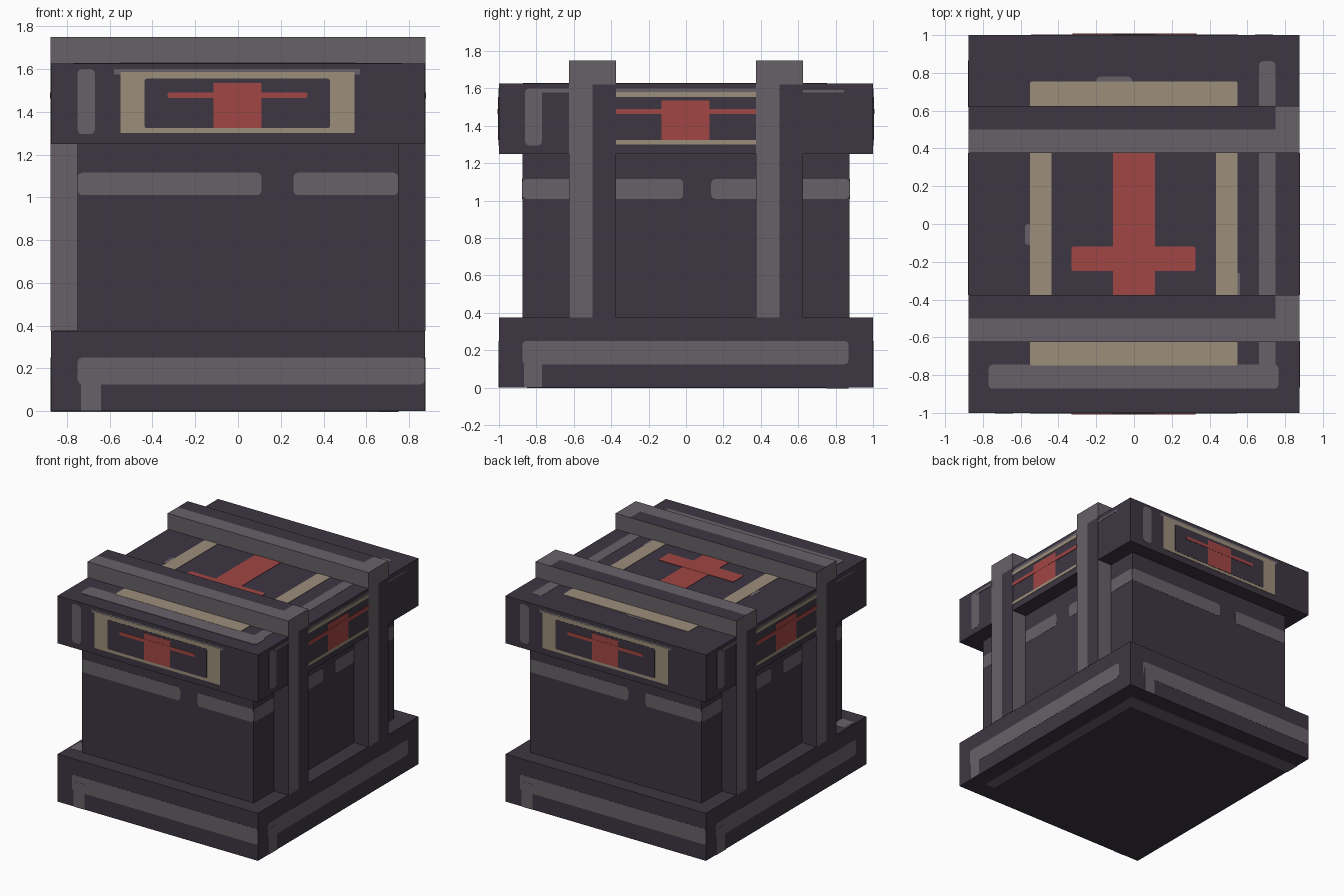
import bpy, bmesh, math
from mathutils import Vector

cube = bpy.data.objects.get("Cube")
if cube:
    bpy.data.objects.remove(cube, do_unlink=True)


def material(name, rgb):
    lin = [((c / 255 + 0.055) / 1.055) ** 2.4 for c in rgb] + [1]
    m = bpy.data.materials.new(name)
    m.use_nodes = True
    m.diffuse_color = lin
    m.node_tree.nodes["Principled BSDF"].inputs["Base Color"].default_value = lin
    return m


DARK = material("dark_plum", (61, 54, 66))
GRAY = material("worn_gray", (103, 97, 104))
TAN = material("tan", (156, 142, 123))
RED = material("red", (160, 70, 68))


def finish(bm, name, mats):
    bmesh.ops.recalc_face_normals(bm, faces=bm.faces)
    me = bpy.data.meshes.new(name)
    bm.to_mesh(me)
    bm.free()
    for m in mats:
        me.materials.append(m)
    bpy.context.collection.objects.link(bpy.data.objects.new(name, me))


def box(name, lo, hi, cuts=(), rule=None):
    """Box between two corners, cut by planes, with dark faces chosen by a rule."""
    bm = bmesh.new()
    bmesh.ops.create_cube(bm, size=1)
    for v in bm.verts:
        v.co = [(h if c > 0 else l) for c, l, h in zip(v.co, lo, hi)]
    for co, no in cuts:
        bmesh.ops.bisect_plane(bm, geom=bm.verts[:] + bm.edges[:] + bm.faces[:],
                               plane_co=co, plane_no=no)
    bm.normal_update()
    if rule:
        for f in bm.faces:
            f.material_index = int(rule(f.calc_center_median(), f.normal))
    finish(bm, name, (GRAY, DARK) if rule else (DARK,))


# Face frames: (u, v, height) on each side of the model
FRAMES = {
    "front": lambda u, v, d: (u, -d, v),
    "back": lambda u, v, d: (-u, d, v),
    "right": lambda u, v, d: (d, u, v),
    "left": lambda u, v, d: (-d, -u, v),
    "top": lambda u, v, d: (u, v, d),
    "bottom": lambda u, v, d: (u, v, -d),
}


def plate(name, sides, dist, u0, u1, v0, v1, mat, layer=1, r=0.0):
    """Thin painted plate with optional rounded corners, repeated on each side."""
    corners = [(u1 - r, v1 - r), (u0 + r, v1 - r), (u0 + r, v0 + r), (u1 - r, v0 + r)]
    outline = []
    for i, (cu, cv) in enumerate(corners):
        for t in ((0, 0.5, 1) if r else (0,)):
            a = (i + t) * math.pi / 2
            outline.append((cu + r * math.cos(a), cv + r * math.sin(a)))
    for side in sides.split():
        place = FRAMES[side]
        bm = bmesh.new()
        low, high = ([bm.verts.new(place(u, v, dist + h)) for u, v in outline]
                     for h in (-0.001, 0.0015 * layer))
        bm.faces.new(low)
        bm.faces.new(high)
        for i in range(len(low)):
            j = (i + 1) % len(low)
            bm.faces.new((low[i], low[j], high[j], high[i]))
        finish(bm, f"{name}_{side}", (mat,))


FB, RL = "front back", "right left"
X, Y = 0.875, 1.0

# Main blocks
box("base", (-X, -Y, 0), (X, Y, 0.375))
box("body", (-0.75, -0.875, 0.375), (0.75, 0.875, 1.25))
box("lid", (-X, -Y, 1.25), (X, Y, 1.625))

# Straps: two legs and a top bar each, half gray and half dark
for label, y in (("front", -0.5), ("back", 0.5)):
    mid = ((0, y, 0), (0, 1, 0))

    def bar_rule(c, n):
        return n.z > 0.5 and c.y > y and c.x < 0.75
    box(f"{label}_strap_bar", (-0.877, y - 0.125, 1.62), (0.877, y + 0.125, 1.75),
        (mid, ((0.75, 0, 0), (1, 0, 0))), bar_rule)
    for side, s in (("left", 1), ("right", -1)):
        def leg_rule(c, n):
            if abs(n.y) > 0.5:
                return n.y * s < 0
            return n.x * s < 0 or (c.y - y) * s > 0
        a, b = sorted((0.74 * s, 0.877 * s))
        box(f"{label}_strap_{side}_leg", (a, y - 0.125, 0.375), (b, y + 0.125, 1.62),
            (mid,), leg_rule)

# Base wear stripes
plate("base_stripe", FB, Y, -0.75, X, 0.125, 0.25, GRAY, 1, 0.02)
plate("base_stripe_tail", FB, Y, -0.735, -0.64, 0, 0.2, GRAY, 2)
plate("base_stripe", RL, X, -0.875, 0.868, 0.125, 0.25, GRAY, 1, 0.02)
plate("base_stripe_tail", RL, X, -0.865, -0.77, 0, 0.2, GRAY, 2)
plate("base_ledge_patch", "top", 0.375, -0.86, -0.74, -0.87, -0.75, GRAY)
plate("underside_long_stripe", "bottom", 0.001, 0.66, 0.75, -0.85, 0.8, GRAY, 1)
plate("underside_cross_stripe", "bottom", 0.001, -X, 0.75, 0.75, 0.87, GRAY, 2)

# Body bands, broken by a gap
for sides, dist, edge, end, start in ((FB, 0.875, 0.75, 0.11, 0.26),
                                      (RL, 0.75, 0.875, -0.015, 0.135)):
    plate("body_band_long", sides, dist, -edge, end, 1.01, 1.115, GRAY, 1, 0.02)
    plate("body_band_short", sides, dist, start, edge, 1.01, 1.115, GRAY, 1, 0.02)

# Lid front and back emblem with frame
plate("lid_tick", FB, Y, -0.75, -0.67, 1.295, 1.6, GRAY, 1, 0.02)
plate("lid_top_scuff", FB, Y, -0.58, 0.57, 1.575, 1.6, GRAY)
plate("lid_frame", FB, Y, -0.55, 0.545, 1.3, 1.587, TAN, 2)
plate("lid_window", FB, Y, -0.437, 0.43, 1.323, 1.555, DARK, 3, 0.01)
plate("lid_emblem", FB, Y, -0.115, 0.11, 1.323, 1.535, RED, 4)
plate("lid_emblem_bar", FB, Y, -0.33, 0.325, 1.464, 1.49, RED, 5, 0.01)

# Lid side emblem, framed between the straps
plate("lid_tick", RL, X, -0.86, -0.77, 1.295, 1.6, GRAY, 1, 0.02)
plate("lid_scuff_near", RL, X, -0.8, -0.62, 1.578, 1.6, GRAY, 2)
plate("lid_scuff_far", RL, X, 0.62, 0.845, 1.577, 1.592, GRAY)
plate("lid_scuff_middle", RL, X, -0.375, 0.375, 1.58, 1.6, GRAY)
plate("lid_frame_top", RL, X, -0.375, 0.375, 1.555, 1.582, TAN, 2)
plate("lid_frame_bottom", RL, X, -0.375, 0.375, 1.3, 1.323, TAN, 2)
plate("lid_emblem", RL, X, -0.13, 0.125, 1.323, 1.535, RED, 2)
plate("lid_emblem_bar", RL, X, -0.375, 0.375, 1.462, 1.49, RED, 3)

# Lid top: frame, cross and wear marks
Z = 1.625
for label, u in (("right", -0.55), ("left", 0.435)):
    plate(f"lid_frame_{label}", "top", Z, u, u + 0.113, -0.6, 0.6, TAN, 2)
plate("lid_frame_front", "top", Z, -0.55, 0.548, -0.75, -0.6, TAN, 3, 0.01)
plate("lid_frame_back", "top", Z, -0.55, 0.548, 0.6, 0.755, TAN, 3, 0.01)
plate("cross_upright", "top", Z, -0.112, 0.112, -0.45, 0.45, RED, 2)
plate("cross_arm", "top", Z, -0.33, 0.325, -0.25, -0.12, RED, 3, 0.01)
plate("lid_front_wear", "top", Z, -0.77, 0.765, -0.872, -0.745, GRAY, 2, 0.02)
plate("lid_side_wear", "top", Z, 0.663, 0.748, -0.8, 0.862, GRAY, 1, 0.02)
plate("lid_back_chip", "top", Z, -0.2, -0.01, 0.74, 0.78, GRAY, 1, 0.02)
plate("lid_side_chip", "top", Z, -0.578, -0.53, -0.11, 0, GRAY, 1, 0.015)
plate("lid_corner_chip", "top", Z, 0.53, 0.562, -0.375, -0.26, GRAY)
